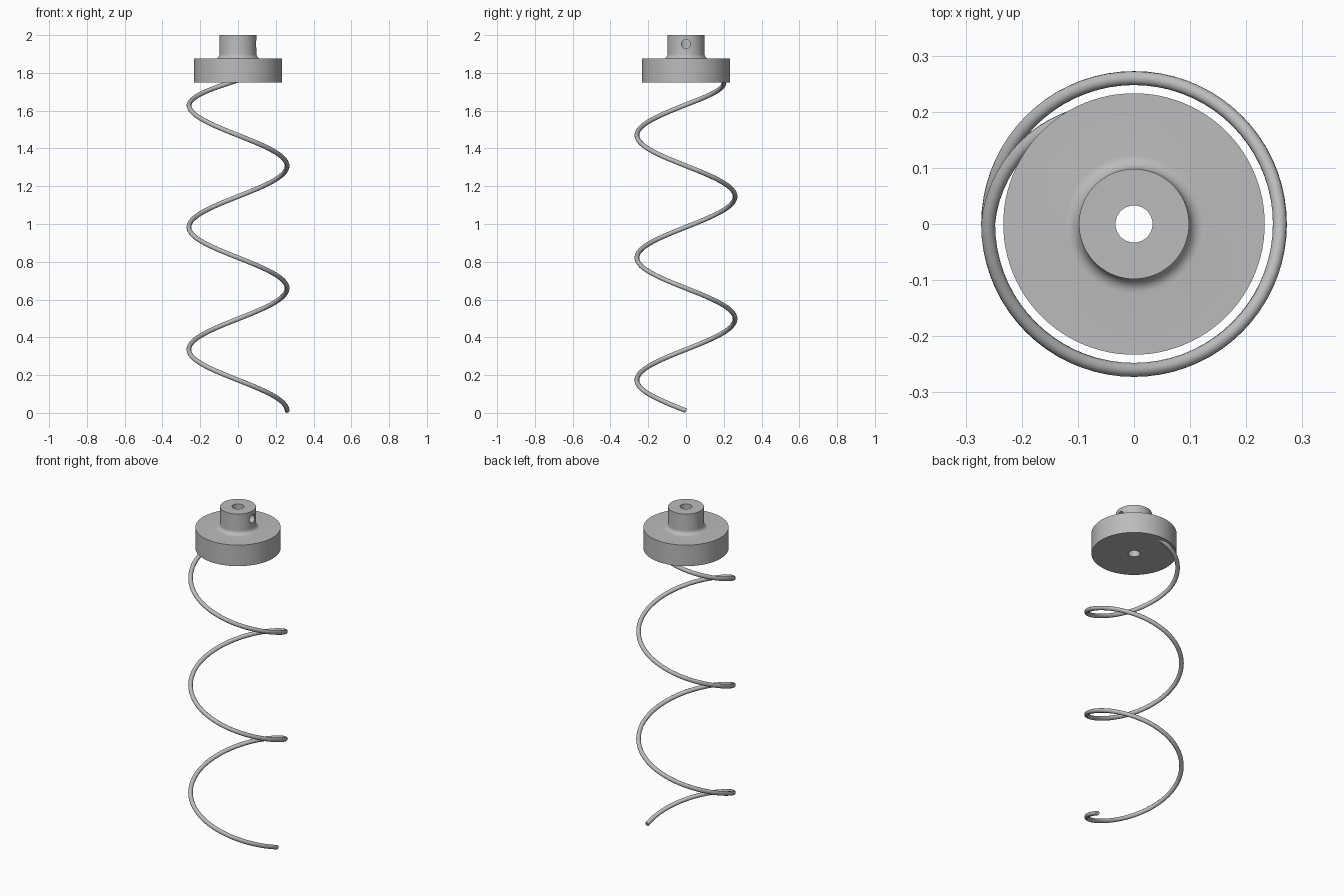
import bpy, bmesh
from math import pi, sin, cos, radians

cube = bpy.data.objects.get("Cube")
if cube:
    bpy.data.objects.remove(cube, do_unlink=True)

metal = bpy.data.materials.new("grey metal")
metal.use_nodes = True
colour = (0.5, 0.5, 0.5, 1)
metal.diffuse_color = colour
metal.node_tree.nodes["Principled BSDF"].inputs["Base Color"].default_value = colour


def select_only(obj):
    bpy.ops.object.select_all(action="DESELECT")
    obj.select_set(True)
    bpy.context.view_layer.objects.active = obj


def lathe(name, profile, steps):
    """Spin a closed (radius, height) profile about z."""
    bm = bmesh.new()
    verts = [bm.verts.new((r, 0, z)) for r, z in profile]
    edges = [bm.edges.new((v, verts[i - 1])) for i, v in enumerate(verts)]
    bmesh.ops.spin(bm, geom=verts + edges, cent=(0, 0, 0), axis=(0, 0, 1),
                   angle=2 * pi, steps=steps)
    bmesh.ops.remove_doubles(bm, verts=bm.verts[:], dist=1e-5)
    bmesh.ops.recalc_face_normals(bm, faces=bm.faces[:])
    mesh = bpy.data.meshes.new(name)
    bm.to_mesh(mesh)
    bm.free()
    obj = bpy.data.objects.new(name, mesh)
    bpy.context.collection.objects.link(obj)
    mesh.materials.append(metal)
    return obj


# Flanged hub: bored disc, fillet and collar in one turned piece
BORE, COLLAR, DISC, FILLET = 0.033, 0.098, 0.233, 0.025
BASE, SHOULDER, TOP = 1.748, 1.875, 2.0
profile = [(BORE, BASE), (DISC, BASE), (DISC, SHOULDER)]
for i in range(9):
    a = i / 8 * pi / 2
    profile.append((COLLAR + FILLET * (1 - sin(a)), SHOULDER + FILLET * (1 - cos(a))))
profile += [(COLLAR, TOP), (BORE, TOP)]
hub = lathe("flanged_hub", profile, 96)

# Set screw hole through one side of the collar
bpy.ops.mesh.primitive_cylinder_add(vertices=32, radius=0.024, depth=0.15,
                                    location=(0.075, 0, 1.953), rotation=(0, pi / 2, 0))
cutter = bpy.context.object
cutter.name = "screw_hole_cutter"
cutter.hide_render = True
cutter.data.materials.append(metal)
cut = hub.modifiers.new("screw hole", "BOOLEAN")
cut.operation = "DIFFERENCE"
cut.solver = "EXACT"
cut.object = cutter
select_only(hub)
bpy.ops.object.modifier_apply(modifier=cut.name)
bpy.data.objects.remove(cutter, do_unlink=True)
select_only(hub)
bpy.ops.object.shade_smooth_by_angle(angle=radians(30))

# Coil spring: even helix, then a quarter turn curling in under the disc
WIRE, COIL, PITCH, TURNS, PER_TURN = 0.0125, 0.26, 0.648, 2.5, 72
START = 0.0116
points = []
count = int(TURNS * PER_TURN)
for i in range(count + 1):
    t = i / PER_TURN
    points.append((COIL * cos(2 * pi * t), -COIL * sin(2 * pi * t), START + PITCH * t))
for i in range(1, 21):
    s = i / 18
    a = pi * (1 - s / 2)
    r = COIL - 0.065 * s ** 1.2
    points.append((r * cos(a), r * sin(a),
                   START + PITCH * TURNS + 0.16 * s - 0.03 * s * s))

curve = bpy.data.curves.new("coil_spring", "CURVE")
curve.dimensions = "3D"
curve.bevel_depth = WIRE
curve.bevel_resolution = 4
curve.use_fill_caps = True
spline = curve.splines.new("POLY")
spline.points.add(len(points) - 1)
for p, co in zip(spline.points, points):
    p.co = (*co, 1)
curve.materials.append(metal)
spring = bpy.data.objects.new("coil_spring", curve)
bpy.context.collection.objects.link(spring)
select_only(spring)
bpy.ops.object.convert(target="MESH")
spring = bpy.context.object
bm = bmesh.new()
bm.from_mesh(spring.data)
bmesh.ops.remove_doubles(bm, verts=bm.verts[:], dist=1e-5)
bmesh.ops.recalc_face_normals(bm, faces=bm.faces[:])
bm.to_mesh(spring.data)
bm.free()
bpy.ops.object.shade_smooth_by_angle(angle=radians(40))
